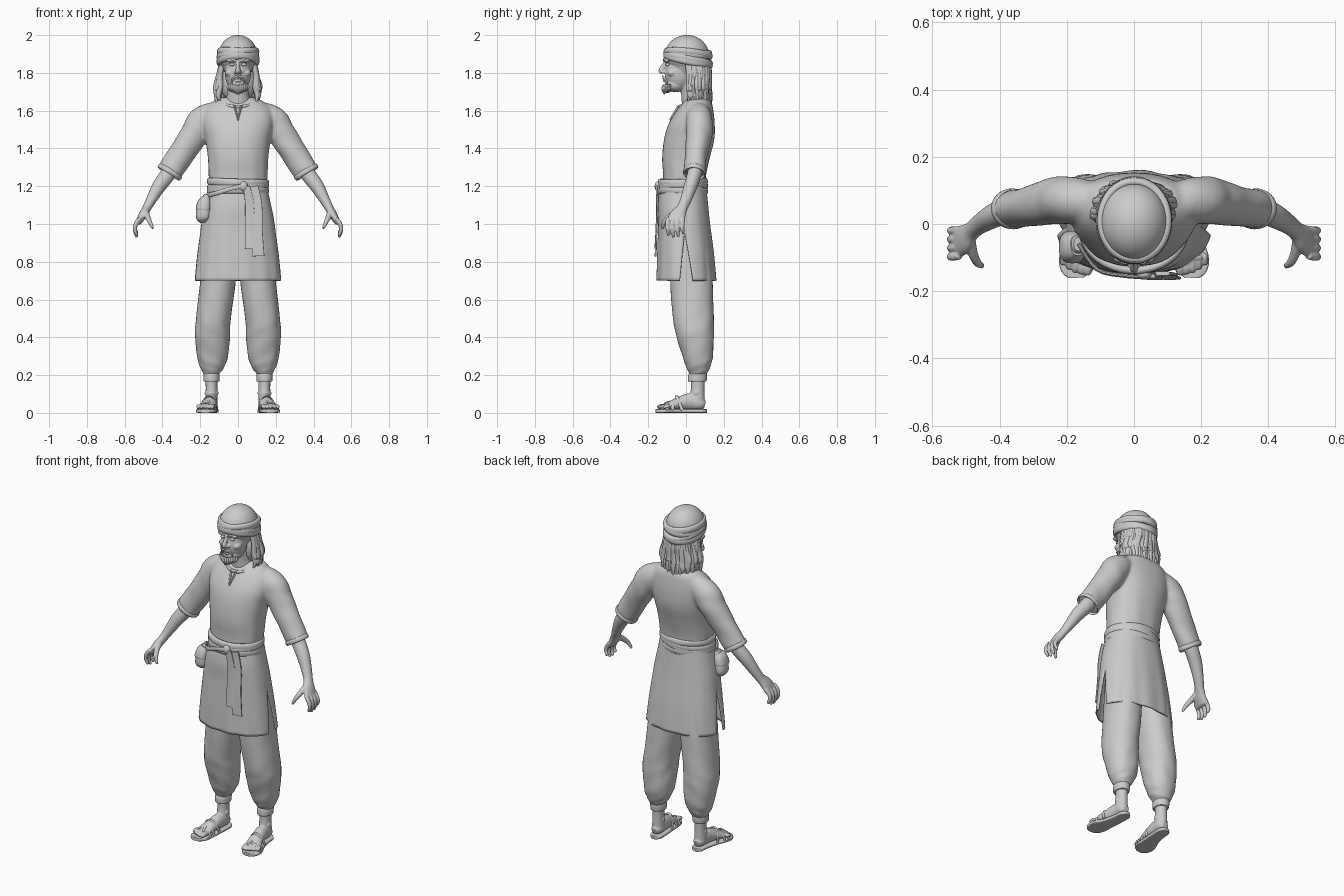
import bpy, bmesh, random
from math import sin, cos, pi, radians
from mathutils import Vector, Matrix

random.seed(4)
X, Y, Z = Vector((1, 0, 0)), Vector((0, 1, 0)), Vector((0, 0, 1))


def spline(keys, k):
    """Catmull-Rom through tuples of any length."""
    out, n = [], len(keys)
    for i in range(n - 1):
        p = [keys[min(max(i + d, 0), n - 1)] for d in (-1, 0, 1, 2)]
        for s in range(k):
            t = s / k
            out.append([.5 * (2 * b + (c - a) * t + (2 * a - 5 * b + 4 * c - d) * t * t
                              + (3 * b - a - 3 * c + d) * t ** 3) for a, b, c, d in zip(*p)])
    return out + [list(keys[-1])]


def sgnpow(v, e):
    return abs(v) ** e * (1 if v >= 0 else -1)


def sweep(bm, keys, up=Y, n=16, k=4, closed=False, flat=False, p=2.0, fold=None):
    """Loft oval sections (x, y, z, rx, ry) along a smooth path."""
    rows = list(keys) if closed else spline(keys, k)
    m, rings = len(rows), []
    for i, r in enumerate(rows):
        lo, hi = ((i - 1) % m, (i + 1) % m) if closed else (max(i - 1, 0), min(i + 1, m - 1))
        t = Z if flat else (Vector(rows[hi][:3]) - Vector(rows[lo][:3])).normalized()
        a = up.cross(t).normalized()
        b = t.cross(a)
        ring = []
        for j in range(n):
            th = 2 * pi * j / n
            f = fold(i / (m - 1), th) if fold else 1
            ring.append(bm.verts.new(Vector(r[:3]) + a * (r[3] * f * sgnpow(cos(th), 2 / p))
                                     + b * (r[4] * f * sgnpow(sin(th), 2 / p))))
        rings.append(ring)
    for i in range(m if closed else m - 1):
        A, B = rings[i], rings[(i + 1) % m]
        for j in range(n):
            bm.faces.new((A[j], A[(j + 1) % n], B[(j + 1) % n], B[j]))
    if not closed:
        bm.faces.new(rings[0][::-1])
        bm.faces.new(rings[-1])


def ball(bm, c, r, seg=20):
    bmesh.ops.create_uvsphere(bm, u_segments=seg, v_segments=seg * 2 // 3, radius=1,
                              matrix=Matrix.Translation(c) @ Matrix.Diagonal((*r, 1)))


def hoop(bm, c, rx, ry, sx, sy, wr, wh, n=48):
    """Closed cloth band round an oval, tilted by slopes sx and sy."""
    pts = []
    for i in range(n):
        x, y = rx * cos(2 * pi * i / n), ry * sin(2 * pi * i / n)
        pts.append((c[0] + x, c[1] + y, c[2] + sx * x + sy * y, wr, wh))
    sweep(bm, pts, up=Z, n=12, closed=True, p=2.4)


def finish(name, bm, mirror=False, voxel=0, smooth=0, thick=0):
    bmesh.ops.recalc_face_normals(bm, faces=bm.faces)
    me = bpy.data.meshes.new(name)
    bm.to_mesh(me)
    bm.free()
    me.shade_smooth()
    me.set_sharp_from_angle(angle=radians(50))
    ob = bpy.data.objects.new(name, me)
    bpy.context.collection.objects.link(ob)
    if thick:
        ob.modifiers.new("thickness", 'SOLIDIFY').thickness = thick
    if voxel:
        r = ob.modifiers.new("blend", 'REMESH')
        r.mode, r.voxel_size, r.use_smooth_shade = 'VOXEL', voxel, True
    if smooth:
        s = ob.modifiers.new("soften", 'SMOOTH')
        s.factor, s.iterations = .5, smooth
    if mirror:
        ob.modifiers.new("mirror", 'MIRROR').use_mirror_merge = False
    return ob


# Head and neck
bm = bmesh.new()
ball(bm, (0, .01, 1.87), (.088, .115, .11))
ball(bm, (0, -.035, 1.80), (.07, .077, .1))
ball(bm, (0, -.055, 1.738), (.054, .058, .04))
ball(bm, (0, -.1, 1.712), (.024, .02, .02))
ball(bm, (0, -.112, 1.771), (.022, .013, .006))
ball(bm, (0, -.110, 1.758), (.019, .013, .007))
sweep(bm, [(0, -.1, 1.86, .010, .014), (0, -.118, 1.835, .010, .014),
           (0, -.132, 1.812, .013, .014), (0, -.126, 1.799, .009, .01)], n=12)
for s in (-1, 1):
    ball(bm, (s * .045, -.073, 1.80), (.024, .026, .02))
    ball(bm, (s * .032, -.1, 1.866), (.032, .018, .011))
    ball(bm, (s * .014, -.117, 1.803), (.009, .012, .008))
sweep(bm, [(0, .025, 1.78, .058, .06), (0, .035, 1.68, .06, .06), (0, .05, 1.58, .085, .07)])
finish("head", bm, voxel=.004, smooth=3)

bm = bmesh.new()
ball(bm, (.031, -.097, 1.844), (.015, .012, .009), 12)
finish("eyes", bm, True)
bm = bmesh.new()
sweep(bm, [(.01, -.116, 1.862, .003, .005), (.032, -.117, 1.873, .004, .006),
           (.062, -.088, 1.866, .002, .003)], up=Z, n=8)
finish("eyebrows", bm, True)

# Moustache, goatee and jaw beard
bm = bmesh.new()
sweep(bm, [(0, -.124, 1.783, .004, .005), (.02, -.118, 1.777, .005, .006),
           (.034, -.102, 1.752, .005, .005), (.03, -.1, 1.725, .003, .003)], up=Z, n=8)
for i in range(6):
    x = .005 + .009 * i
    y = -.118 + 13 * x * x
    sweep(bm, [(x, y, 1.735 + .12 * x, .008, .007), (x, y - .004, 1.712 + .15 * x, .009, .008),
               (x * .8, y + .004, 1.684 + .4 * x, .003, .003)], n=8)
finish("beard", bm, True)

# Long hair: back mass and wavy locks
bm = bmesh.new()
ball(bm, (0, .055, 1.755), (.098, .062, .115))
N = 30
for layer in range(2):
    for i in range(N):
        th = radians(-14) + radians(208) * i / (N - 1)
        c, s = cos(th), sin(th)
        w, q = random.uniform(-.012, .012), random.uniform(.95, 1.04)
        end = 1.625 + random.uniform(0, .03) + (.06 * layer)
        r = random.uniform(.011, .017)
        g = 1 - .06 * layer + .08 * layer
        sweep(bm, [(.082 * c, .03 + .088 * s, 1.86, r, r),
                   (.097 * c * g, .035 + .085 * s * g, 1.79, r, r),
                   (.106 * c * q * g + w, .035 + .085 * s * q * g, 1.73, r * 1.15, r),
                   (.109 * c * q, .037 + .088 * s * q, 1.68 + .03 * layer, r, r),
                   (.106 * c * q + w, .035 + .1 * s, end, .003, .003)], n=8)
finish("hair", bm)

# Wrapped head cloth
bm = bmesh.new()
ball(bm, (0, .005, 1.895), (.102, .116, .105), 40)
finish("headwrap_dome", bm)
bm = bmesh.new()
for z, sx, sy, r, h in ((1.868, .08, -.22, .016, .022), (1.872, -.12, -.2, .016, .018),
                        (1.9, .14, -.1, .015, .018), (1.905, -.06, -.06, .013, .022)):
    hoop(bm, (0, .011, z), .098, .115, sx, sy, r, h)
finish("headwrap_bands", bm)

# Shirt body with both sleeves, blended together
bm = bmesh.new()
body = [(0, -.01, 1.17, .148, .113), (0, -.007, 1.26, .156, .114), (0, .0, 1.35, .16, .126),
        (0, .017, 1.45, .173, .133), (0, .03, 1.53, .187, .122), (0, .047, 1.60, .18, .098),
        (0, .06, 1.645, .14, .075), (0, .06, 1.67, .088, .05)]
sweep(bm, body, n=48, k=6, flat=True, p=2.25,
      fold=lambda u, t: 1 + .012 * max(0, 1 - 2 * u) * sin(11 * t + 5 * u))
for s in (-1, 1):
    sweep(bm, [(s * .12, .065, 1.59, .06, .06), (s * .185, .07, 1.545, .08, .07),
               (s * .235, .068, 1.47, .074, .07), (s * .30, .055, 1.37, .07, .06),
               (s * .362, .045, 1.275, .068, .056)], n=32, k=8,
          fold=lambda u, t: 1 + .035 * u * sin(3 * t + 8 * u) + .012 * sin(25 * u + 2 * t))
finish("shirt", bm, voxel=.008, smooth=6)

# Sleeve hems, neckline band and the slit at the throat
bm = bmesh.new()
d = Vector((.52, -.08, -.85)).normalized()
a = Y.cross(d).normalized()
b = d.cross(a)
hem = []
for i in range(32):
    th = 2 * pi * i / 32
    q = Vector((.361, .045, 1.275)) + a * .066 * cos(th) + b * .056 * sin(th)
    hem.append((*q, .005, .013))
sweep(bm, hem, up=d, n=8, closed=True)
finish("sleeve_hems", bm, True)
bm = bmesh.new()
hoop(bm, (0, .04, 1.645), .088, .078, 0, .3, .007, .009)
for s in (-1, 1):
    sweep(bm, [(s * .017, -.04, 1.625, .005, .006), (s * .01, -.058, 1.595, .005, .006),
               (0, -.086, 1.55, .003, .004)], n=8)
finish("neckline", bm, smooth=1)

# Bare forearms, hands and fingers
bm = bmesh.new()
sweep(bm, [(.33, .052, 1.33, .042, .04), (.37, .045, 1.265, .041, .038), (.418, .024, 1.2, .037, .036),
           (.458, .0, 1.13, .028, .03), (.482, -.02, 1.085, .023, .029), (.503, -.042, 1.05, .022, .042),
           (.522, -.055, 1.015, .017, .046), (.528, -.056, 1.0, .01, .042)], n=20)
for i in range(4):
    y, l = -.094 + .026 * i, (.07, .08, .076, .06)[i]
    sweep(bm, [(.518, y, 1.03, .012, .012), (.538, y - .004, 1.005, .012, .012),
               (.546, y - .003, 1.01 - l * .55, .011, .011), (.534, y + .002, 1.01 - l, .008, .008)], n=10)
sweep(bm, [(.488, -.04, 1.07, .016, .018), (.48, -.085, 1.04, .015, .016),
           (.466, -.115, 1.01, .012, .013), (.45, -.125, .975, .007, .008)], n=10)
finish("arm", bm, True, voxel=.004, smooth=3)

# Tunic skirt: front and back panels, open at the side slits
bm = bmesh.new()
rows = spline([(1.21, .15, -.012, .118), (1.1, .175, -.015, .132), (1.0, .194, -.01, .137),
               (.85, .21, -.003, .149), (.7, .221, .002, .157)], 6)
for start in (0, pi):
    prev = None
    for z, rx, cy, ry in rows:
        drop = max(0, .95 - z) / .25
        gap, row = .19 * drop, []
        for j in range(41):
            th = start + gap + (pi - 2 * gap) * j / 40
            f = 1 + .018 * (1.2 - z) / .5 * sin(13 * th + 1) * sin(th) ** 2
            row.append(bm.verts.new((rx * f * sgnpow(cos(th), .88) + .012 * drop * cos(th) ** 3,
                                     cy + ry * f * sgnpow(sin(th), .88), z)))
        if prev:
            for j in range(40):
                bm.faces.new((prev[j], prev[j + 1], row[j + 1], row[j]))
        prev = row
bmesh.ops.remove_doubles(bm, verts=bm.verts, dist=.0005)
finish("tunic_skirt", bm, thick=.008)

# Wound sash with knot and two hanging ends
bm = bmesh.new()
for z, sx, sy, h in ((1.178, 0, -.04, .022), (1.2, .06, .03, .02), (1.222, -.03, .02, .02),
                     (1.192, .14, 0, .013)):
    hoop(bm, (0, -.017, z), .152, .121, sx, sy, .012, h)
ball(bm, (.03, -.15, 1.2), (.022, .016, .026))
sweep(bm, [(-.165, -.06, 1.15, .006, .012), (-.11, -.135, 1.165, .006, .012),
           (-.03, -.154, 1.19, .006, .012), (.03, -.158, 1.2, .006, .014)], up=Z, n=10)
finish("waist_sash", bm)
bm = bmesh.new()
sweep(bm, [(.045, -.155, 1.2, .018, .006), (.062, -.153, 1.1, .024, .005), (.06, -.156, .98, .024, .005),
           (.063, -.162, .87, .026, .005)], p=5)
sweep(bm, [(.085, -.147, 1.2, .022, .006), (.1, -.15, 1.1, .028, .005), (.102, -.156, .97, .028, .005),
           (.107, -.161, .83, .033, .005)], p=5)
finish("sash_ends", bm)

# Belt pouch with flap
bm = bmesh.new()
sweep(bm, [(-.165, -.06, 1.155, .014, .02), (-.172, -.063, 1.12, .027, .034), (-.182, -.066, 1.07, .038, .044),
           (-.186, -.066, 1.03, .036, .042), (-.184, -.066, 1.008, .015, .02)], n=20, p=2.6)
sweep(bm, [(-.168, -.064, 1.14, .022, .03), (-.177, -.067, 1.115, .035, .042),
           (-.183, -.069, 1.085, .04, .048), (-.184, -.069, 1.075, .039, .047)], n=20, p=2.6)
finish("pouch", bm)

# Baggy trousers with soft folds and ankle cuffs
bm = bmesh.new()
sweep(bm, [(.09, .01, 1.05, .075, .09), (.096, .02, .85, .09, .108), (.107, .03, .69, .094, .112),
           (.13, .038, .5, .092, .108), (.136, .05, .4, .092, .098), (.134, .062, .29, .08, .078),
           (.138, .065, .235, .06, .06), (.14, .064, .205, .04, .045)], n=40, k=9, flat=True, p=2.2,
      fold=lambda u, t: 1 + .03 * u * sin(2 * t + 34 * u) * sin(t + 9 * u) + .012 * u * sin(7 * t + 20 * u))
finish("trouser_leg", bm, True)
bm = bmesh.new()
sweep(bm, [(.14, .06, .165, .037, .044), (.14, .06, .17, .042, .049), (.14, .062, .2, .043, .05),
           (.14, .063, .21, .038, .045)], n=24, flat=True)
finish("trouser_cuff", bm, True)

# Feet with toes
bm = bmesh.new()
sweep(bm, [(.14, .063, .21, .034, .037), (.14, .062, .13, .031, .036), (.141, .058, .06, .034, .042)])
sweep(bm, [(.14, .1, .042, .018, .02), (.14, .078, .048, .032, .032), (.142, .03, .06, .034, .045),
           (.15, -.03, .052, .038, .036), (.162, -.085, .038, .044, .022), (.167, -.118, .031, .044, .013)], up=Z)
for s in (-1, 1):
    ball(bm, (.14 + s * .027, .055, .105), (.01, .014, .014), 12)
for i in range(5):
    x, r = .133 + .0185 * i, .0135 if i == 0 else .0105
    tip = -.15 + .003 * i * i * .6
    sweep(bm, [(x, -.09, .034, r, r), (x + .003, tip + .02, .035, r, r),
               (x + .005, tip, .027, r * .75, r * .7)], up=Z, n=10)
finish("foot", bm, True, voxel=.004, smooth=2)

# Sandals: sole and straps
bm = bmesh.new()
sweep(bm, [(.139, .111, .01, .016, .01), (.139, .09, .01, .034, .01), (.141, .04, .01, .037, .01),
           (.151, -.03, .01, .043, .01), (.167, -.1, .01, .055, .01), (.172, -.14, .01, .046, .01),
           (.172, -.16, .01, .022, .01)], up=Z, n=20, p=5)
for cx, y0, y1, w, h in ((.16, -.07, -.07, .048, .05), (.164, -.1, -.1, .051, .038), (.152, -.02, -.05, .043, .074)):
    pts = []
    for i in range(13):
        th = pi * i / 12
        pts.append((cx + w * cos(th), y0 + (y1 - y0) * sin(th), .015 + h * sin(th), .004, .009))
    sweep(bm, pts, up=Y, n=8, k=1)
sweep(bm, [(.158, -.07, .064, .006, .004), (.15, -.11, .052, .005, .004), (.145, -.135, .02, .004, .004)], up=Z, n=8)
finish("sandal", bm, True)
